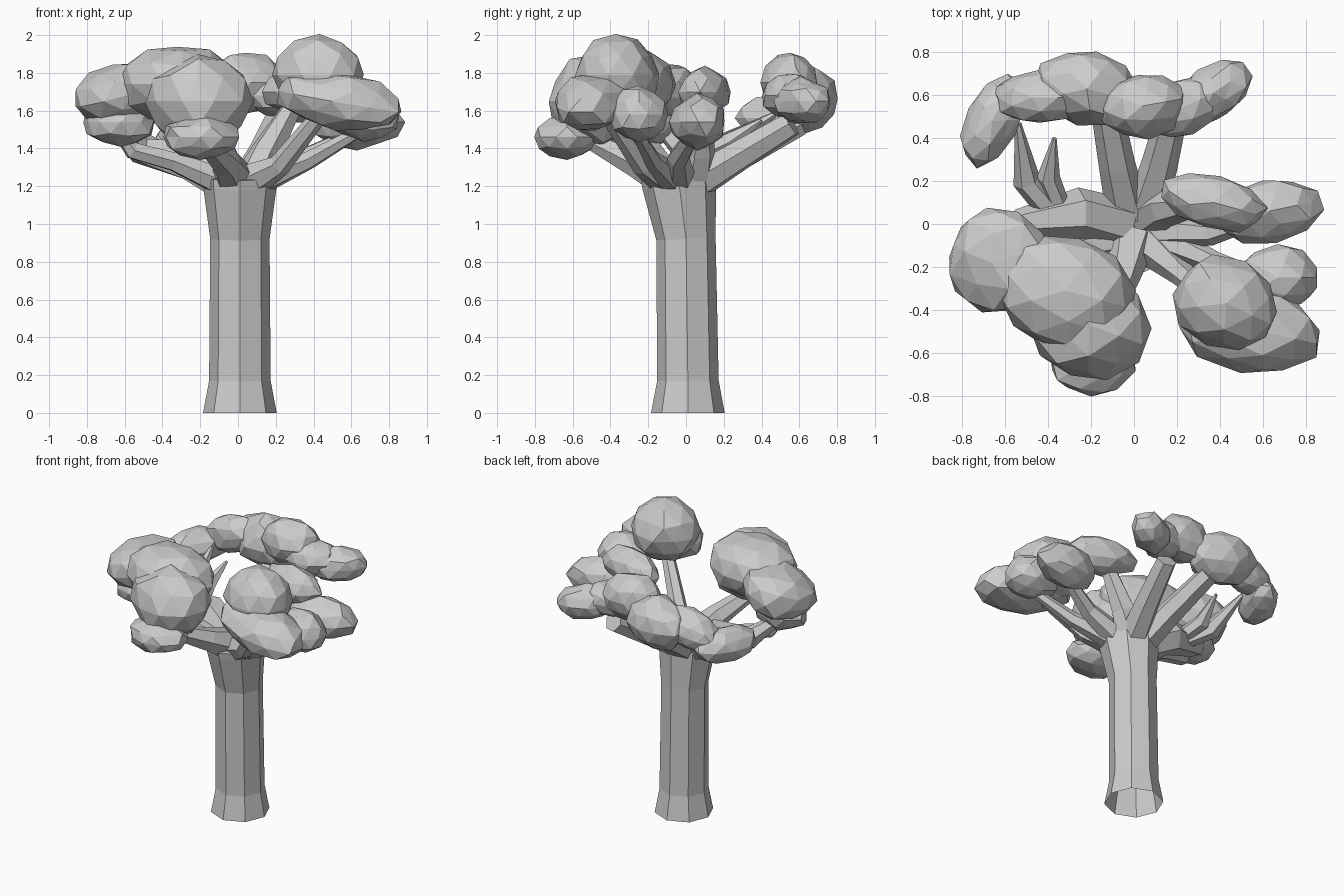
import bpy, bmesh, math, random
from mathutils import Vector, Matrix

if "Cube" in bpy.data.objects:
    bpy.data.objects.remove(bpy.data.objects["Cube"])

random.seed(4)


def finish(bm, name):
    bmesh.ops.recalc_face_normals(bm, faces=bm.faces)
    me = bpy.data.meshes.new(name)
    bm.to_mesh(me)
    bm.free()
    ob = bpy.data.objects.new(name, me)
    bpy.context.collection.objects.link(ob)
    return ob


def tube(name, points, radii, sides, cap_start=True, phase=0.0):
    """Faceted tapering tube along a path."""
    bm = bmesh.new()
    pts = [Vector(p) for p in points]
    rings = []
    for i, p in enumerate(pts):
        d = (pts[min(i + 1, len(pts) - 1)] - pts[max(i - 1, 0)]).normalized()
        u = Vector((1, 0, 0)) if abs(d.z) > 0.95 else Vector((0, 0, 1)).cross(d).normalized()
        v = d.cross(u)
        rings.append([bm.verts.new(p + radii[i] * (math.cos(a) * u + math.sin(a) * v))
                      for a in (phase + k * math.tau / sides for k in range(sides))])
    for a, b in zip(rings, rings[1:]):
        for k in range(sides):
            n = (k + 1) % sides
            bm.faces.new((a[k], a[n], b[n], b[k]))
    bm.faces.new(rings[-1])
    if cap_start:
        bm.faces.new(rings[0])
    return finish(bm, name)


def leaf_clump(name, centre, radius, turn=0, tilt=0, detail=2):
    """Lumpy faceted ellipsoid."""
    bm = bmesh.new()
    bmesh.ops.create_icosphere(bm, subdivisions=detail, radius=1.03)
    for v in bm.verts:
        v.co *= random.uniform(0.92, 1.07)
    m = (Matrix.Translation(centre) @ Matrix.Rotation(math.radians(turn), 4, 'Z')
         @ Matrix.Rotation(math.radians(tilt), 4, 'Y') @ Matrix.Diagonal((*radius, 1)))
    bmesh.ops.transform(bm, matrix=m, verts=bm.verts)
    return finish(bm, name)


# Trunk: octagonal, open at the foot, flaring into the branches
tube("trunk", [(0.01, 0.01, 0), (0.01, 0.01, 0.17), (0.01, 0, 0.92), (0.01, -0.035, 1.2), (0.01, -0.04, 1.25)],
     [0.195, 0.163, 0.157, 0.195, 0.2], 8, cap_start=False)

# Branches: path points and radii
branches = {
    "branch_back_left": ([(-0.03, 0.05, 1.22), (-0.08, 0.28, 1.36), (-0.14, 0.6, 1.53)], [0.1, 0.085, 0.07]),
    "branch_back_right": ([(0.05, 0.05, 1.22), (0.12, 0.28, 1.36), (0.19, 0.56, 1.53)], [0.1, 0.085, 0.07]),
    "branch_left": ([(-0.05, 0, 1.22), (-0.26, 0.05, 1.34), (-0.52, 0.0, 1.39), (-0.66, -0.15, 1.52)],
                    [0.12, 0.12, 0.075, 0.03]),
    "branch_left_twig_a": ([(-0.38, 0.05, 1.36), (-0.5, 0.2, 1.42), (-0.54, 0.47, 1.58)], [0.06, 0.065, 0.015]),
    "branch_left_twig_b": ([(-0.34, 0.06, 1.36), (-0.4, 0.22, 1.43), (-0.37, 0.4, 1.55)], [0.05, 0.055, 0.01]),
    "branch_left_front": ([(-0.1, -0.08, 1.23), (-0.34, -0.13, 1.33), (-0.56, -0.17, 1.39), (-0.64, -0.2, 1.5)],
                          [0.08, 0.055, 0.05, 0.03]),
    "branch_front": ([(-0.01, -0.06, 1.22), (-0.06, -0.26, 1.32), (-0.18, -0.5, 1.44)], [0.12, 0.08, 0.05]),
    "branch_front_right": ([(0.05, -0.08, 1.22), (0.22, -0.23, 1.31), (0.42, -0.4, 1.56)], [0.1, 0.06, 0.045]),
    "branch_right_front": ([(0.08, -0.05, 1.22), (0.38, -0.18, 1.34), (0.66, -0.27, 1.5)], [0.09, 0.05, 0.03]),
    "branch_right": ([(0.08, -0.03, 1.22), (0.36, -0.04, 1.35), (0.62, 0.04, 1.48)], [0.09, 0.06, 0.04]),
    "branch_right_twig": ([(0.06, 0.03, 1.2), (0.15, 0.07, 1.38), (0.3, 0.09, 1.64)], [0.1, 0.085, 0.05]),
}
for name, (path, radii) in branches.items():
    tube(name, path, radii, 6)

# Foliage: centre, radii, turn about z, tilt, detail
clumps = {
    "leaves_front_left_top": ((-0.32, -0.31, 1.74), (0.31, 0.26, 0.2), -15, 0, 2),
    "leaves_front_left_side": ((-0.62, -0.17, 1.69), (0.25, 0.25, 0.16), 15, -16, 2),
    "leaves_front_left_low": ((-0.62, -0.2, 1.54), (0.19, 0.16, 0.13), 0, 0, 2),
    "leaves_front_left_face": ((-0.21, -0.47, 1.65), (0.27, 0.25, 0.24), -20, 0, 2),
    "leaves_front_low": ((-0.2, -0.63, 1.46), (0.2, 0.17, 0.11), 0, 0, 2),
    "leaves_front_right_top": ((0.43, -0.37, 1.79), (0.25, 0.21, 0.2), -25, 0, 2),
    "leaves_front_right_face": ((0.54, -0.49, 1.65), (0.34, 0.2, 0.15), -12, 10, 2),
    "leaves_front_right_side": ((0.67, -0.25, 1.58), (0.19, 0.15, 0.14), 0, 0, 2),
    "leaves_right_inner": ((0.37, 0.1, 1.7), (0.24, 0.12, 0.13), -15, 0, 2),
    "leaves_right_outer": ((0.63, 0.06, 1.54), (0.24, 0.14, 0.14), 12, 0, 2),
    "leaves_back_left_end": ((-0.66, 0.48, 1.56), (0.22, 0.12, 0.12), 62, 0, 2),
    "leaves_back_left": ((-0.44, 0.59, 1.66), (0.22, 0.12, 0.13), 0, -15, 2),
    "leaves_back_middle": ((-0.22, 0.63, 1.66), (0.23, 0.17, 0.18), -15, 0, 2),
    "leaves_back_centre": ((0.04, 0.55, 1.75), (0.2, 0.15, 0.16), 10, 0, 2),
    "leaves_back_right": ((0.22, 0.54, 1.68), (0.17, 0.13, 0.12), 25, 0, 2),
    "leaves_back_right_end": ((0.37, 0.61, 1.65), (0.19, 0.12, 0.12), 35, 0, 2),
}
for name, spec in clumps.items():
    leaf_clump(name, *spec)
